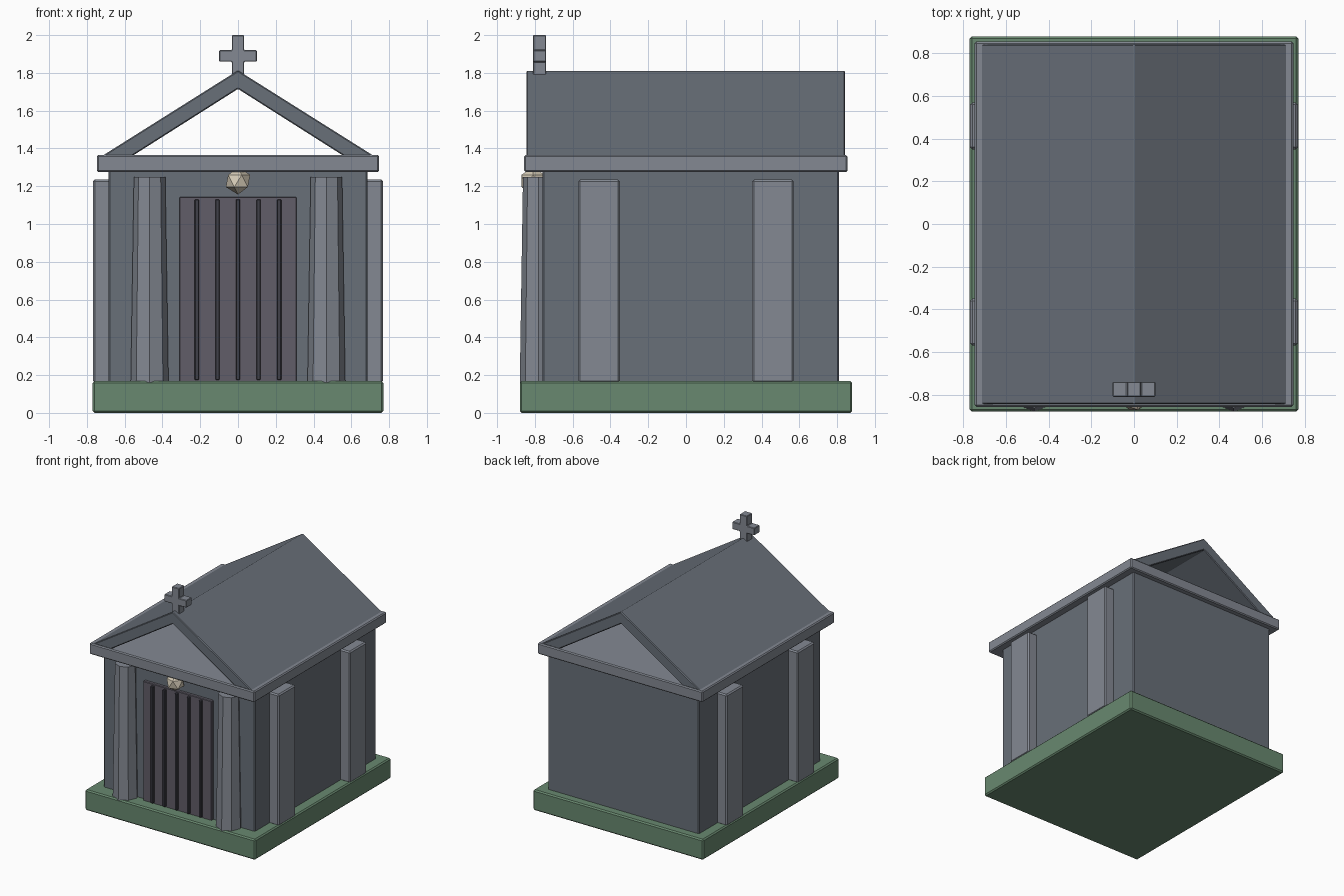
import bpy, bmesh
from math import pi
from mathutils import Matrix

if "Cube" in bpy.data.objects:
    bpy.data.objects.remove(bpy.data.objects["Cube"])


def material(name, r, g, b):
    m = bpy.data.materials.new(name)
    m.diffuse_color = (r, g, b, 1)
    m.use_nodes = True
    m.node_tree.nodes["Principled BSDF"].inputs["Base Color"].default_value = m.diffuse_color
    return m


STONE = material("dark_stone", 0.14, 0.16, 0.19)
TRIM = material("light_stone", 0.23, 0.25, 0.29)
MOSS = material("green_base", 0.14, 0.25, 0.16)
DOOR = material("door_metal", 0.12, 0.11, 0.14)
BAR = material("bar_metal", 0.05, 0.05, 0.065)
LAMP = material("lamp_cream", 0.68, 0.61, 0.48)


def finish(name, bm, mat, bevel=0.0):
    bmesh.ops.recalc_face_normals(bm, faces=bm.faces)
    mesh = bpy.data.meshes.new(name)
    bm.to_mesh(mesh)
    bm.free()
    mesh.materials.append(mat)
    ob = bpy.data.objects.new(name, mesh)
    bpy.context.collection.objects.link(ob)
    if bevel:
        mod = ob.modifiers.new("bevel", 'BEVEL')
        mod.width = bevel
        mod.segments = 1
    return ob


def box(name, x, y, z, mat, bevel=0.008):
    """Box from (min, max) ranges."""
    bm = bmesh.new()
    size = [b - a for a, b in (x, y, z)]
    mid = [(a + b) / 2 for a, b in (x, y, z)]
    bmesh.ops.create_cube(bm, size=1, matrix=Matrix.Translation(mid) @ Matrix.Diagonal((*size, 1)))
    return finish(name, bm, mat, bevel)


def extrude_y(name, profile, y0, y1, mat, bevel):
    """Extrude an x-z outline along y."""
    bm = bmesh.new()
    face = bm.faces.new([bm.verts.new((x, y0, z)) for x, z in profile])
    new = bmesh.ops.extrude_face_region(bm, geom=[face])["geom"]
    bmesh.ops.translate(bm, vec=(0, y1 - y0, 0),
                        verts=[v for v in new if isinstance(v, bmesh.types.BMVert)])
    return finish(name, bm, mat, bevel)


# Base, walls and eave slab
box("base", (-0.77, 0.77), (-0.88, 0.88), (0, 0.168), MOSS, 0.01)
box("walls", (-0.685, 0.685), (-0.76, 0.81), (0.16, 1.29), STONE)
box("eave_slab", (-0.747, 0.747), (-0.857, 0.855), (1.275, 1.365), TRIM)

# Hollow gabled roof, open at both ends
extrude_y("roof", [(-0.72, 1.36), (0, 1.813), (0.72, 1.36), (0.56, 1.36), (0, 1.715), (-0.56, 1.36)],
          -0.845, 0.843, STONE, 0.006)

# Cross on the front of the ridge
a, w = 0.033, 0.10
extrude_y("roof_cross", [(-a, 1.78), (a, 1.78), (a, 1.86), (w, 1.86), (w, 1.92), (a, 1.92),
                         (a, 2.0), (-a, 2.0), (-a, 1.92), (-w, 1.92), (-w, 1.86), (-a, 1.86)],
          -0.81, -0.74, TRIM, 0.004)

# Buttresses on both sides and tapered octagonal front columns
for side, s in (("left", -1), ("right", 1)):
    for place, y in (("front", -0.46), ("back", 0.46)):
        box(f"{side}_{place}_buttress", sorted((s * 0.66, s * 0.768)), (y - 0.11, y + 0.11),
            (0.16, 1.235), TRIM, 0.01)
    bm = bmesh.new()
    bmesh.ops.create_cone(bm, cap_ends=True, segments=8, radius1=0.1, radius2=0.083, depth=1.09,
                          matrix=Matrix.Translation((s * 0.468, -0.78, 0.705)))
    finish(f"{side}_column", bm, TRIM)

# Door with vertical bars
box("door", (-0.31, 0.31), (-0.785, -0.74), (0.16, 1.143), DOOR, 0.004)
for i in range(5):
    x = (i - 2) * 0.109
    box(f"door_bar_{i + 1}", (x - 0.011, x + 0.011), (-0.805, -0.775), (0.175, 1.13), BAR, 0.003)

# Faceted lamp above the door
bm = bmesh.new()
bmesh.ops.create_icosphere(bm, subdivisions=1, radius=0.072,
                           matrix=Matrix.Translation((0, -0.81, 1.228)))
finish("door_lamp", bm, LAMP)
